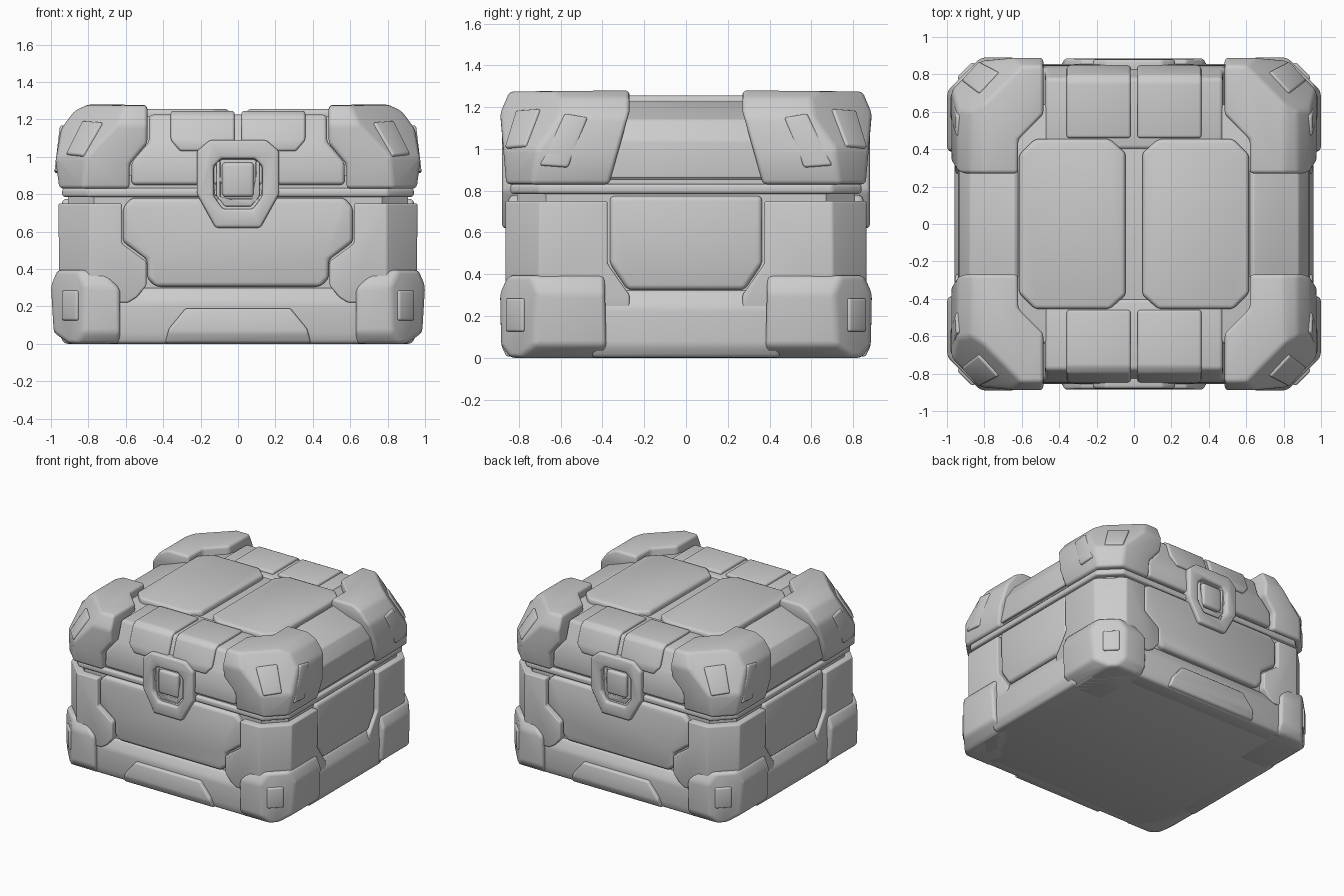
import bpy, bmesh, math
from mathutils import Vector, Matrix

if "Cube" in bpy.data.objects:
    bpy.data.objects.remove(bpy.data.objects["Cube"])

X, Y, XY, NONE = (True, False), (False, True), (True, True), (False, False)


def sym(half):
    """Full outline from its right half (listed bottom to top)."""
    return half + [(-a, b) for a, b in reversed(half)]


def rect(a, b, c, d):
    return [(a, c), (b, c), (b, d), (a, d)]


def octagon(x, y, c):
    """Plan rectangle with cut corners."""
    return sym([(x - c, -y), (x, c - y), (x, y - c), (x - c, y)])


def prism(name, pts, axis, lo, hi, frame=None, plane=None):
    """Outline extruded along an axis: X uses (y,z), Y uses (x,z), Z uses (x,y)."""
    place = {'X': lambda a, b, d: (d, a, b),
             'Y': lambda a, b, d: (a, d, b),
             'Z': lambda a, b, d: (a, b, d)}[axis]
    bm = bmesh.new()
    low = [bm.verts.new(place(a, b, lo)) for a, b in pts]
    top = [bm.verts.new(place(a, b, hi)) for a, b in pts]
    bm.faces.new(low)
    bm.faces.new(top)
    n = len(pts)
    for i in range(n):
        j = (i + 1) % n
        bm.faces.new((low[i], low[j], top[j], top[i]))
    if plane:
        cut = bmesh.ops.bisect_plane(bm, geom=bm.verts[:] + bm.edges[:] + bm.faces[:],
                                     plane_co=plane[0], plane_no=plane[1], clear_outer=True)
        edges = [e for e in cut['geom_cut'] if isinstance(e, bmesh.types.BMEdge)]
        bmesh.ops.edgeloop_fill(bm, edges=edges)
    if frame:
        bm.transform(frame)
    bmesh.ops.recalc_face_normals(bm, faces=bm.faces[:])
    mesh = bpy.data.meshes.new(name)
    bm.to_mesh(mesh)
    bm.free()
    obj = bpy.data.objects.new(name, mesh)
    bpy.context.collection.objects.link(obj)
    return obj


def finish(obj, bevel, mirror, cutters=(), op='INTERSECT'):
    """Boolean, round the edges, mirror, then apply and shade smooth."""
    for c in cutters:
        c.hide_render = True
        m = obj.modifiers.new("cut", 'BOOLEAN')
        m.operation, m.object, m.solver = op, c, 'EXACT'
    if bevel:
        b = obj.modifiers.new("bevel", 'BEVEL')
        b.width, b.segments, b.limit_method = bevel, 3, 'ANGLE'
        b.angle_limit = math.radians(20)
    if any(mirror):
        m = obj.modifiers.new("mirror", 'MIRROR')
        m.use_axis = (mirror[0], mirror[1], False)
    dg = bpy.context.evaluated_depsgraph_get()
    mesh = bpy.data.meshes.new_from_object(obj.evaluated_get(dg))
    obj.modifiers.clear()
    obj.data = mesh
    for c in cutters:
        bpy.data.objects.remove(c)
    bpy.ops.object.select_all(action='DESELECT')
    obj.select_set(True)
    bpy.context.view_layer.objects.active = obj
    bpy.ops.object.shade_smooth_by_angle(angle=math.radians(40))
    return obj


def panel(name, pts, axis, lo, hi, bevel, mirror):
    return finish(prism(name, pts, axis, lo, hi), bevel, mirror)


def block(name, bevel, mirror, front, side, top=None, plane=None):
    """Solid given by its front, side and (optional) plan outlines."""
    s = prism(name + "_side_cutter", side, 'X', -1.5, 1.5)
    if not top:
        return finish(prism(name, front, 'Y', -1.5, 1.5), bevel, mirror, (s,))
    f = prism(name + "_front_cutter", front, 'Y', -1.5, 1.5)
    return finish(prism(name, top, 'Z', -0.3, 1.4, plane=plane), bevel, mirror, (f, s))


def tile(name, pts, centre, normal, height=0.014):
    """Small raised plate lying on a slanted face."""
    n = Vector(normal).normalized()
    u = Vector((0, 0, 1)).cross(n).normalized()
    frame = Matrix((u, n.cross(u), n)).transposed().to_4x4()
    frame.translation = Vector(centre)
    return finish(prism(name, pts, 'Z', -0.05, height, frame), 0.012, XY)


# Inner chest: lower body, seam belt, lid
panel("body_core", octagon(0.91, 0.81, 0.2), 'Z', 0.0, 0.77, 0.02, NONE)
panel("seam_belt", octagon(0.94, 0.84, 0.14), 'Z', 0.785, 0.832, 0.015, NONE)
panel("seam_core", octagon(0.91, 0.81, 0.14), 'Z', 0.70, 0.90, 0, NONE)
panel("lid_core", sym([(0.92, 0.85), (0.92, 1.04), (0.86, 1.14), (0.67, 1.215)]),
      'Y', -0.64, 0.64, 0.02, NONE)

# Lid corner guards
block("lid_corner", 0.04, XY,
      front=[(0.58, 0.83), (0.955, 0.83), (0.975, 0.98), (0.945, 1.15), (0.875, 1.245),
             (0.80, 1.28), (0.485, 1.28), (0.485, 1.07), (0.58, 0.96)],
      side=[(-0.37, 0.825), (-0.86, 0.825), (-0.89, 1.17), (-0.845, 1.275), (-0.27, 1.28),
            (-0.27, 1.18)],
      top=[(0.40, -1.0), (0.69, -1.0), (1.1, -0.59), (1.1, -0.20), (0.62, -0.20),
           (0.62, -0.45), (0.47, -0.60), (0.40, -0.60)],
      plane=((0.88, -0.81, 1.0), (0.6, -0.6, 0.53)))
tile("lid_corner_tile", [(-0.045, -0.11), (0.09, -0.10), (0.075, 0.11), (-0.08, 0.10)],
     (0.815, -0.79, 1.095), (0.6, -0.6, 0.53))
tile("lid_side_tile", [(-0.115, -0.12), (0.02, -0.13), (0.115, 0.11), (0.005, 0.13)],
     (0.953, -0.585, 1.04), (1, 0, 0.12))

# Posts of the lower body
block("body_post", 0.03, XY,
      front=[(0.955, 0.20), (0.96, 0.75), (0.62, 0.75), (0.62, 0.535), (0.49, 0.44),
             (0.49, 0.31), (0.54, 0.25), (0.62, 0.20)],
      side=[(-0.27, 0.22), (-0.865, 0.22), (-0.865, 0.755), (-0.375, 0.755), (-0.375, 0.45),
            (-0.27, 0.30)],
      top=[(0.40, -1.0), (0.66, -1.0), (1.1, -0.56), (1.1, -0.1), (0.40, -0.1)])

# Base corner guards
block("base_corner", 0.035, XY,
      front=[(0.63, 0.0), (0.90, 0.0), (0.985, 0.06), (1.0, 0.31), (0.96, 0.405),
             (0.73, 0.405), (0.63, 0.29)],
      side=[(-0.38, 0.0), (-0.84, 0.0), (-0.885, 0.06), (-0.89, 0.31), (-0.85, 0.395),
            (-0.39, 0.395)],
      top=[(0.50, -1.0), (0.71, -1.0), (1.1, -0.61), (1.1, -0.2), (0.50, -0.2)])
tile("base_corner_tile", [(-0.06, -0.08), (0.06, -0.08), (0.06, 0.08), (-0.06, 0.08)],
     (0.895, -0.815, 0.205), (1, -1, 0))

# Front and back: lower panel, rail, foot plate, lid panel
panel("front_panel", sym([(0.44, 0.305), (0.485, 0.35), (0.485, 0.45), (0.615, 0.545),
                          (0.615, 0.73), (0.57, 0.78)]), 'Y', -0.85, -0.75, 0.025, Y)
panel("front_rail", [(-0.7, 0.0), (-0.84, 0.0), (-0.855, 0.06), (-0.855, 0.22),
                     (-0.82, 0.30), (-0.7, 0.30)], 'X', -0.66, 0.66, 0.02, Y)
block("foot_plate", 0.02, Y,
      front=sym([(0.39, 0.005), (0.37, 0.08), (0.28, 0.19)]),
      side=[(-0.7, 0.005), (-0.86, 0.005), (-0.885, 0.06), (-0.88, 0.25), (-0.7, 0.25)])
block("lid_front_panel", 0.022, Y,
      front=sym([(0.57, 0.85), (0.57, 0.97), (0.475, 1.08), (0.475, 1.4)]),
      side=[(-0.4, 0.8), (-0.85, 0.8), (-0.838, 1.05), (-0.78, 1.225), (-0.4, 1.225)])

# Paired clips wrapping over the lid edge
block("lid_clip", 0.018, XY,
      front=[(0.018, 1.03), (0.31, 1.03), (0.36, 1.09), (0.36, 1.4), (0.018, 1.4)],
      side=[(-0.46, 1.10), (-0.75, 0.9), (-0.865, 0.9), (-0.85, 1.08), (-0.80, 1.22),
            (-0.76, 1.245), (-0.46, 1.245)])

# Lock: octagonal frame, inner ring, button
frame = prism("lock_frame", sym([(0.12, 0.62), (0.22, 0.80), (0.22, 1.03), (0.15, 1.09)]),
              'Y', -0.88, -0.78)
hole = prism("lock_cutter", sym([(0.08, 0.72), (0.13, 0.79), (0.13, 0.95), (0.09, 0.99)]),
             'Y', -1.0, -0.835)
finish(frame, 0.016, Y, (hole,), 'DIFFERENCE')
ring = prism("lock_inner_ring", sym([(0.07, 0.735), (0.115, 0.79), (0.115, 0.975)]),
             'Y', -0.858, -0.80)
hole = prism("lock_inner_cutter", rect(-0.095, 0.095, 0.775, 1.1), 'Y', -1.0, -0.84)
finish(ring, 0.006, Y, (hole,), 'DIFFERENCE')
panel("lock_button", rect(-0.085, 0.085, 0.785, 0.97), 'Y', -0.872, -0.80, 0.02, Y)

# Top panels
panel("top_panel", [(0.13, -0.455), (0.53, -0.455), (0.615, -0.37), (0.615, 0.37),
                    (0.53, 0.455), (0.13, 0.455), (0.045, 0.38), (0.045, -0.38)],
      'Z', 1.17, 1.255, 0.022, X)

# Sides: lower panel, rail, lid panel
panel("side_panel", [(-0.365, 0.45), (-0.28, 0.325), (0.28, 0.325), (0.365, 0.45),
                     (0.365, 0.775), (-0.365, 0.775)], 'X', 0.85, 0.942, 0.025, X)
panel("side_rail", [(0.8, 0.0), (0.93, 0.0), (0.96, 0.06), (0.96, 0.24), (0.92, 0.325),
                    (0.8, 0.325)], 'Y', -0.45, 0.45, 0.02, X)
block("lid_side_panel", 0.02, X,
      front=[(0.6, 0.86), (0.94, 0.86), (0.935, 1.04), (0.88, 1.14), (0.64, 1.23), (0.6, 1.2)],
      side=sym([(0.42, 0.8), (0.31, 1.19), (0.31, 1.4)]))
